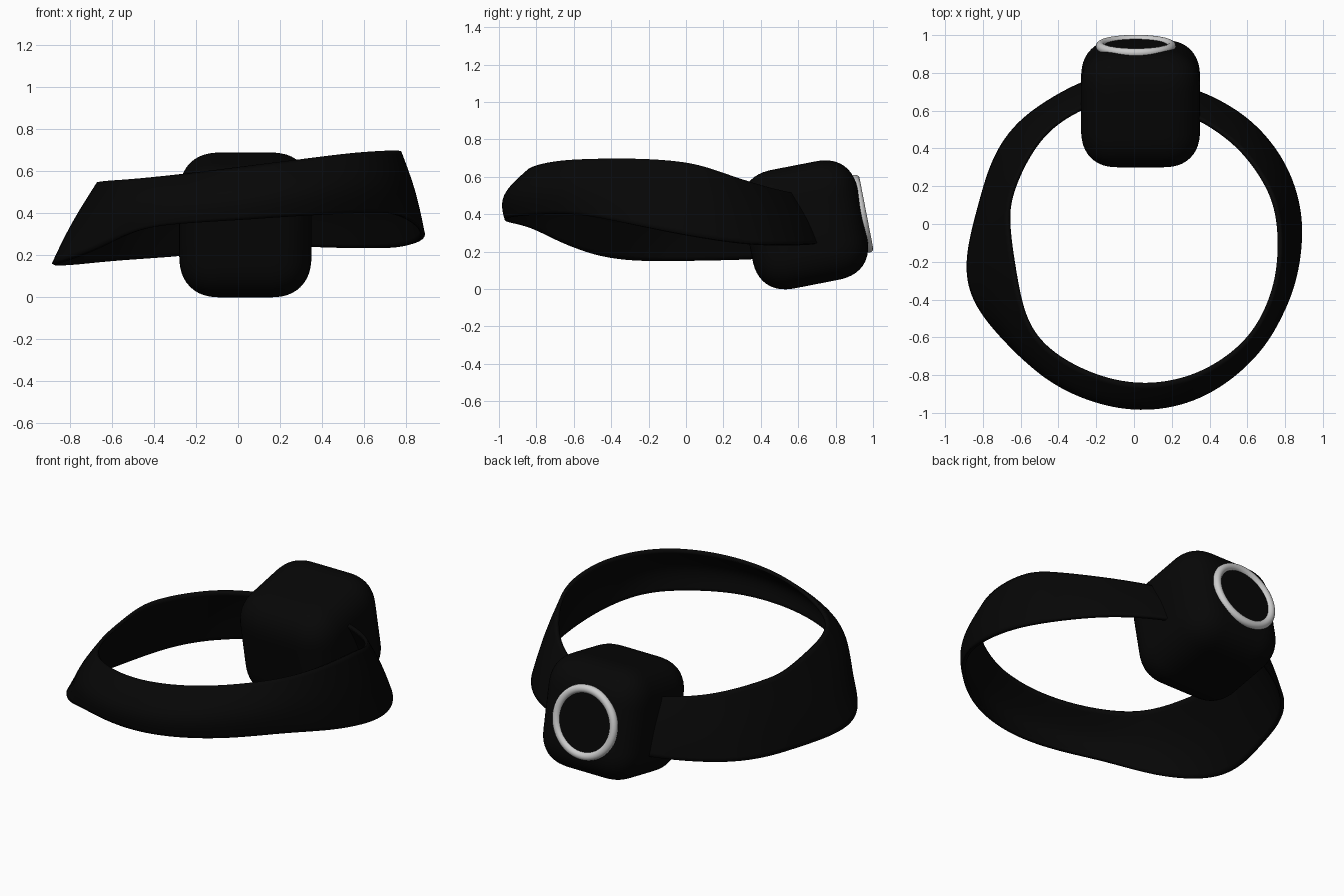
import bpy, bmesh, math
from mathutils import Vector

if "Cube" in bpy.data.objects:
    bpy.data.objects.remove(bpy.data.objects["Cube"])

TILT = math.radians(11)
black = bpy.data.materials.new("black_plastic")
black.diffuse_color = (0.002, 0.002, 0.002, 1)
black.use_nodes = True
black.node_tree.nodes["Principled BSDF"].inputs["Base Color"].default_value = black.diffuse_color
CENTRE = Vector((0.035, 0.637, 0.343))
FRONT = Vector((0, math.cos(TILT), math.sin(TILT)))


def finish(ob, name, mat=None):
    ob.name = name
    if mat:
        ob.data.materials.append(mat)
    for p in ob.data.polygons:
        p.use_smooth = True
    return ob


# Lamp housing: tilted, generously rounded box
bpy.ops.mesh.primitive_cube_add(size=1, location=CENTRE, rotation=(TILT, 0, 0))
housing = finish(bpy.context.object, "lamp_housing", black)
housing.scale = (0.63, 0.625, 0.645)
bpy.ops.object.transform_apply(location=False, rotation=False, scale=True)
bev = housing.modifiers.new("rounding", 'BEVEL')
bev.width = 0.2
bev.segments = 12
bev.profile = 0.56

# Lens and its pale rim on the tilted face
face = CENTRE + FRONT * 0.31
face.x = 0.01
AIM = (TILT - math.pi / 2, 0, 0)
bpy.ops.mesh.primitive_torus_add(location=face, rotation=AIM, major_radius=0.188,
                                 minor_radius=0.024, major_segments=64, minor_segments=14)
finish(bpy.context.object, "lens_rim")
bpy.ops.mesh.primitive_cylinder_add(vertices=64, radius=0.185, depth=0.012,
                                    location=face, rotation=AIM)
finish(bpy.context.object, "lens", black)
bpy.ops.object.shade_smooth_by_angle()

# Strap stations: lower outer edge xyz, upper inner edge xyz
stations = [
    (0.25, 0.72, 0.25, 0.25, 0.59, 0.50), (0.36, 0.695, 0.24, 0.35, 0.56, 0.51),
    (0.60, 0.57, 0.235, 0.56, 0.42, 0.54), (0.79, 0.35, 0.235, 0.71, 0.21, 0.61),
    (0.88, 0.10, 0.27, 0.765, 0.05, 0.67), (0.885, -0.12, 0.31, 0.775, -0.15, 0.69),
    (0.84, -0.36, 0.36, 0.75, -0.34, 0.695), (0.72, -0.60, 0.41, 0.665, -0.54, 0.69),
    (0.53, -0.79, 0.40, 0.53, -0.69, 0.68), (0.30, -0.93, 0.39, 0.31, -0.82, 0.65),
    (0.03, -0.975, 0.37, 0.03, -0.865, 0.615), (-0.24, -0.925, 0.355, -0.24, -0.80, 0.58),
    (-0.48, -0.81, 0.33, -0.48, -0.66, 0.555), (-0.68, -0.62, 0.22, -0.59, -0.49, 0.55),
    (-0.86, -0.41, 0.165, -0.635, -0.23, 0.545), (-0.895, -0.19, 0.15, -0.675, 0.04, 0.54),
    (-0.81, 0.12, 0.155, -0.645, 0.18, 0.54), (-0.75, 0.34, 0.16, -0.57, 0.35, 0.53),
    (-0.61, 0.56, 0.175, -0.455, 0.51, 0.52), (-0.29, 0.745, 0.195, -0.29, 0.61, 0.51),
    (-0.18, 0.77, 0.21, -0.18, 0.65, 0.50),
]

# Strap: flared fabric band, bulging outward most at the front
bm = bmesh.new()
rows = []
for s in stations:
    lo, up = Vector(s[:3]), Vector(s[3:])
    mid = (lo + up) / 2
    bulge = 0.015 + 0.11 * max(0, -mid.y - 0.2)
    mid += Vector((mid.x, mid.y, 0)).normalized() * bulge
    rows.append([bm.verts.new(p) for p in (lo, mid, up)])
for a, b in zip(rows, rows[1:]):
    for i in range(2):
        bm.faces.new((a[i], a[i + 1], b[i + 1], b[i]))
bmesh.ops.recalc_face_normals(bm, faces=bm.faces)
mesh = bpy.data.meshes.new("strap")
bm.to_mesh(mesh)
bm.free()
strap = bpy.data.objects.new("strap", mesh)
bpy.context.collection.objects.link(strap)
finish(strap, "strap", black)
sub = strap.modifiers.new("smooth", 'SUBSURF')
sub.levels = sub.render_levels = 3
sub.boundary_smooth = 'PRESERVE_CORNERS'
thick = strap.modifiers.new("thickness", 'SOLIDIFY')
thick.thickness = 0.02
thick.offset = 0
